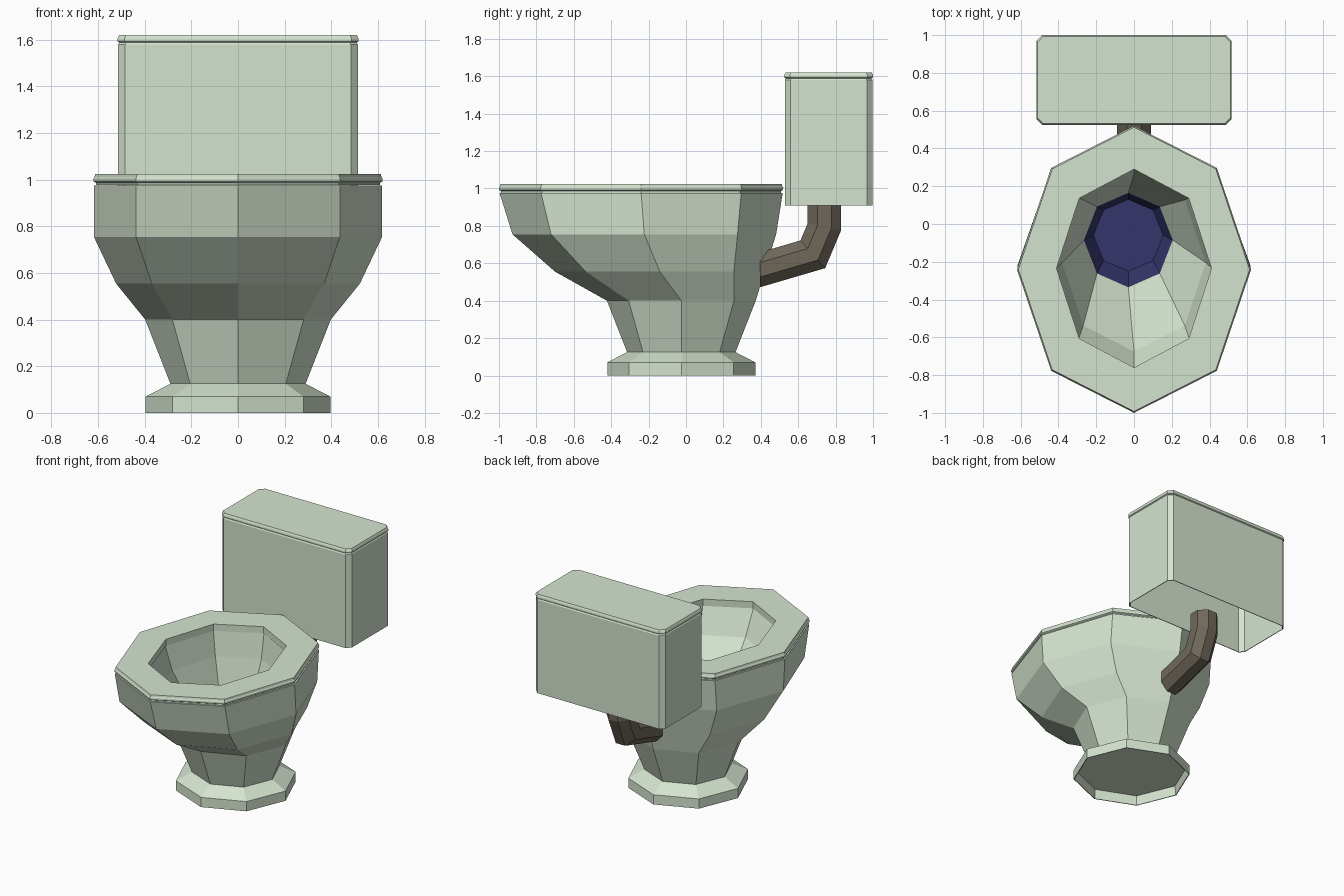
import bpy, bmesh, math
from mathutils import Vector

if "Cube" in bpy.data.objects:
    bpy.data.objects.remove(bpy.data.objects["Cube"])


def material(name, rgb):
    m = bpy.data.materials.new(name)
    m.diffuse_color = (*rgb, 1)
    m.use_nodes = True
    m.node_tree.nodes["Principled BSDF"].inputs["Base Color"].default_value = m.diffuse_color
    return m


GREEN = material("pale green ceramic", (0.665, 0.775, 0.625))
BROWN = material("brown pipe", (0.16, 0.138, 0.102))
BLUE = material("dark blue water", (0.035, 0.036, 0.147))


def loft(name, loops, mat, cap_start=True, cap_end=True, closed=False):
    """Skin a list of equal-length point loops with flat quads."""
    bm = bmesh.new()
    rings = [[bm.verts.new(p) for p in loop] for loop in loops]
    pairs = list(zip(rings, rings[1:]))
    if closed:
        pairs.append((rings[-1], rings[0]))
    for a, b in pairs:
        n = len(a)
        for i in range(n):
            j = (i + 1) % n
            bm.faces.new((a[i], a[j], b[j], b[i]))
    if cap_start and not closed:
        bm.faces.new(rings[0][::-1])
    if cap_end and not closed:
        bm.faces.new(rings[-1])
    bmesh.ops.recalc_face_normals(bm, faces=bm.faces)
    me = bpy.data.meshes.new(name)
    bm.to_mesh(me)
    bm.free()
    me.materials.append(mat)
    ob = bpy.data.objects.new(name, me)
    bpy.context.collection.objects.link(ob)
    return ob


def octagon(z, cy, ry, rx, cx=0.0):
    return [(cx + rx * math.sin(k * math.pi / 4), cy + ry * math.cos(k * math.pi / 4), z)
            for k in range(8)]


def box_loop(z, inset):
    """Rectangle of the cistern with cut corners."""
    x, y0, y1, c = 0.517 - inset, 0.525 + inset, 1.0 - inset, 0.03
    return [(x, y0 + c, z), (x, y1 - c, z), (x - c, y1, z), (c - x, y1, z),
            (-x, y1 - c, z), (-x, y0 + c, z), (c - x, y0, z), (x - c, y0, z)]


# Bowl: hollow foot, outside, then down the inside to the drain (z, centre y, ry, rx)
bowl = [(0.07, -0.025, 0.385, 0.385), (0.0, -0.025, 0.39, 0.39),
        (0.0, -0.025, 0.396, 0.396), (0.07, -0.025, 0.396, 0.396),
        (0.125, -0.025, 0.29, 0.29), (0.40, -0.025, 0.398, 0.398),
        (0.555, -0.14, 0.56, 0.523), (0.755, -0.223, 0.705, 0.618),
        (0.976, -0.24, 0.757, 0.618), (0.976, -0.235, 0.53, 0.415),
        (0.80, -0.205, 0.47, 0.38), (0.43, -0.085, 0.25, 0.235, -0.03)]
loft("bowl", [octagon(*r) for r in bowl], GREEN, cap_end=False)

# Drain and water at the bottom of the bowl, seen from inside
drain = loft("drain_water", [octagon(0.43, -0.085, 0.25, 0.235, -0.03),
                             octagon(0.30, -0.06, 0.19, 0.185, -0.03)], BLUE, cap_start=False)
drain.data.flip_normals()

# Seat: flat ring with a bevelled edge (z, inset)
edge = [(0.977, 0.012), (0.986, 0.012), (0.992, 0.001), (1.004, 0.0),
        (1.012, 0.005), (1.025, 0.008)]
seat = [octagon(z, -0.24, 0.76 - d, 0.62 - d) for z, d in edge]
seat += [octagon(z, -0.235, 0.525, 0.41) for z in (1.025, 0.977)]
loft("seat", seat, GREEN, closed=True)

# Cistern: thin shell, open underneath, with a bevelled lid
loft("cistern", [box_loop(z, d) for z, d in
                 ((1.57, 0.008), (0.91, 0.008), (0.91, 0.003), (1.58, 0.003), (1.588, 0.008))],
     GREEN)
loft("cistern_lid", [box_loop(z, d) for z, d in
                     ((1.588, 0.009), (1.593, 0.001), (1.602, 0.0),
                      (1.61, 0.002), (1.62, 0.007))], GREEN)

# Pipe: octagonal tube with mitred bends
path = [Vector(p) for p in ((0, 0.74, 0.92), (0, 0.74, 0.795), (0, 0.678, 0.648), (0, 0.395, 0.565))]
loops = []
for i, p in enumerate(path):
    d_in = (p - path[i - 1]).normalized() if i else (path[1] - p).normalized()
    d_out = (path[i + 1] - p).normalized() if i < len(path) - 1 else Vector((0, -1, 0.3)).normalized()
    t = (d_in + d_out).normalized()
    side = Vector((1, 0, 0))
    up = t.cross(side) / t.dot(d_in)
    loops.append([p + 0.097 * (side * math.cos(a) + up * math.sin(a))
                  for a in ((k + 0.5) * math.pi / 4 for k in range(8))])
loft("pipe", loops, BROWN)
